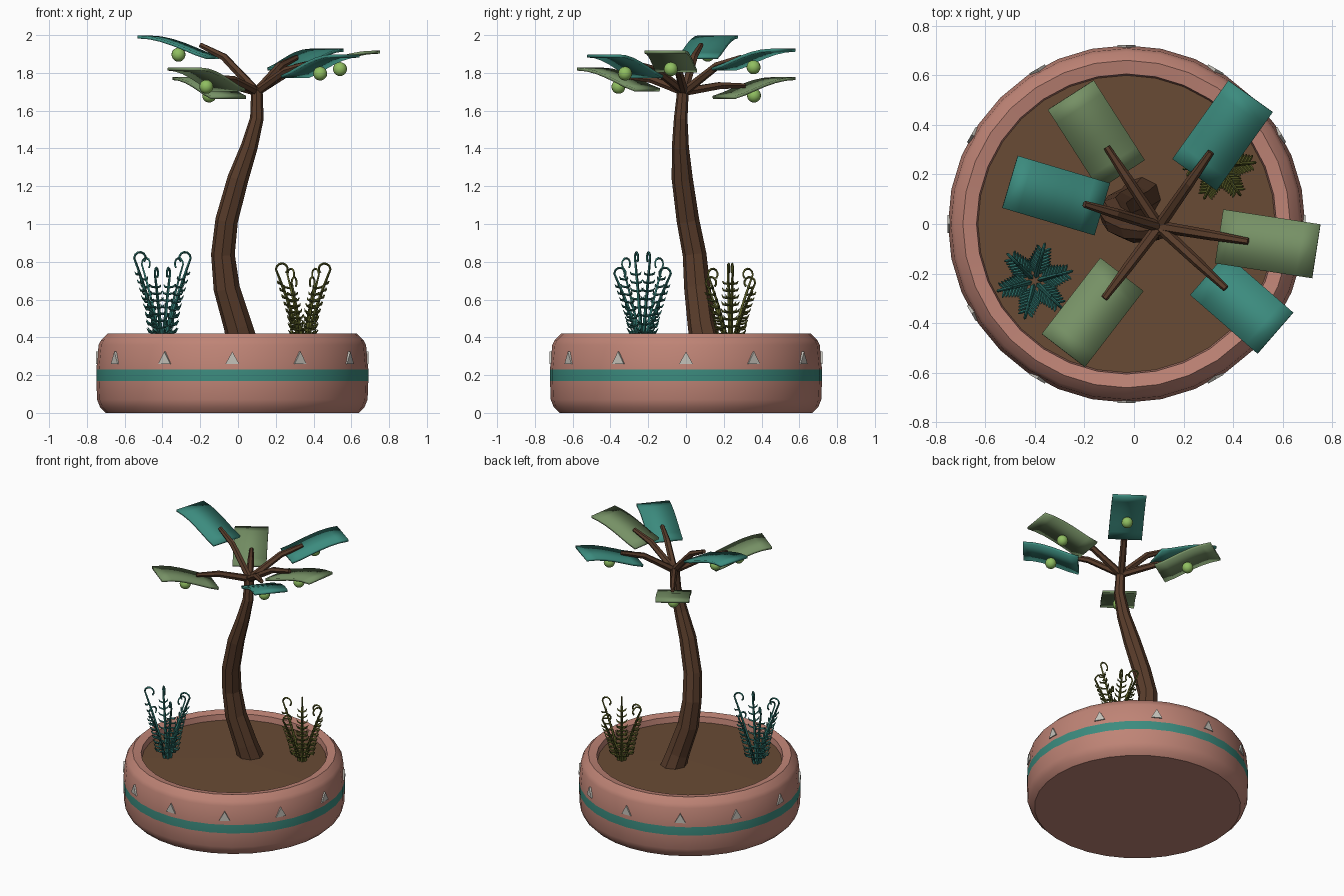
import bpy, bmesh, math
from mathutils import Vector

if "Cube" in bpy.data.objects:
    bpy.data.objects.remove(bpy.data.objects["Cube"])


def material(name, r, g, b):
    m = bpy.data.materials.new(name)
    m.use_nodes = True
    m.diffuse_color = (r, g, b, 1)
    m.node_tree.nodes["Principled BSDF"].inputs["Base Color"].default_value = (r, g, b, 1)
    return m


CLAY = material("terracotta", .52, .23, .18)
TEAL = material("teal", .045, .26, .21)
SAGE = material("sage_green", .18, .28, .13)
SOIL = material("soil_brown", .14, .07, .035)
BARK = material("bark_brown", .10, .046, .024)
FRUIT = material("lime_fruit", .28, .52, .12)
STONE = material("pale_stone", .56, .54, .49)
FERN_TEAL = material("deep_teal", .025, .16, .14)
FERN_OLIVE = material("olive", .10, .11, .02)


def finish(name, bm, *mats):
    bmesh.ops.recalc_face_normals(bm, faces=bm.faces)
    me = bpy.data.meshes.new(name)
    bm.to_mesh(me)
    bm.free()
    ob = bpy.data.objects.new(name, me)
    bpy.context.collection.objects.link(ob)
    for m in mats:
        me.materials.append(m)
    return ob


def select(ob):
    bpy.ops.object.select_all(action='DESELECT')
    ob.select_set(True)
    bpy.context.view_layer.objects.active = ob


def smooth(ob, angle):
    select(ob)
    bpy.ops.object.shade_smooth_by_angle(angle=math.radians(angle))


def tubes(name, paths, mat, res):
    """Tapered tubes; each path is a list of (point, radius)."""
    cu = bpy.data.curves.new(name, 'CURVE')
    cu.dimensions = '3D'
    cu.bevel_depth = 1
    cu.bevel_resolution = res
    cu.use_fill_caps = True
    for path in paths:
        s = cu.splines.new('POLY')
        s.points.add(len(path) - 1)
        s.use_smooth = False
        for p, (co, r) in zip(s.points, path):
            p.co = (*co, 1)
            p.radius = r
    cu.materials.append(mat)
    ob = bpy.data.objects.new(name, cu)
    bpy.context.collection.objects.link(ob)
    select(ob)
    bpy.ops.object.convert(target='MESH')


POT_X = -.03


def lathe(name, profile, *mats):
    bm = bmesh.new()
    vs = [bm.verts.new((r, 0, z)) for r, z in profile]
    es = [bm.edges.new(pair) for pair in zip(vs, vs[1:])]
    bmesh.ops.spin(bm, geom=vs + es, cent=(0, 0, 0), axis=(0, 0, 1),
                   angle=math.tau, steps=32, use_duplicate=False)
    bmesh.ops.remove_doubles(bm, verts=bm.verts, dist=.0005)
    ob = finish(name, bm, *mats)
    ob.location.x = POT_X
    return ob


# Round pot with a painted band, and its soil
pot = lathe("pot", [(0, 0), (.67, 0), (.70, .03), (.716, .07), (.72, .17), (.72, .23),
                    (.708, .36), (.695, .385), (.66, .42), (.605, .41), (.595, .34)], CLAY, TEAL)
for f in pot.data.polygons:
    z = f.center.z
    f.material_index = int(.17 < z < .23 and abs(f.normal.z) < .5)
smooth(pot, 28)
lathe("soil", [(0, .375), (.60, .37)], SOIL)

# Triangular studs around the pot
bm = bmesh.new()
for i in range(12):
    a = i * math.tau / 12
    out, side = Vector((math.cos(a), math.sin(a), 0)), Vector((-math.sin(a), math.cos(a), 0))
    rings = []
    for r in (.69, .722):
        rings.append([bm.verts.new(out * r + side * s + Vector((POT_X, 0, z)))
                      for s, z in ((-.036, .26), (.036, .26), (0, .325))])
    inner, outer = rings
    bm.faces.new(outer)
    bm.faces.new(inner[::-1])
    for k in range(3):
        n = (k + 1) % 3
        bm.faces.new((inner[k], inner[n], outer[n], outer[k]))
finish("pot_studs", bm, STONE)

# Bent trunk
tubes("trunk", [[((.03, .11, .34), .085), ((.0, .085, .46), .076), ((-.06, .06, .66), .07),
                 ((-.08, .045, .84), .063), ((-.06, .01, 1.02), .06), ((0, -.02, 1.24), .056),
                 ((.06, -.03, 1.41), .045), ((.10, -.028, 1.56), .036),
                 ((.10, -.015, 1.72), .03)]], BARK, 2)

# Crown: each row is leaf start, leaf end, inner and outer height, branch tip, colour
CROWN = [
    ((.245, .2), (.47, .515), 1.82, 1.92, (.31, .29), TEAL),
    ((.345, -.05), (.735, -.11), 1.81, 1.91, (.46, -.07), SAGE),
    ((.30, -.205), (.57, -.44), 1.78, 1.89, (.37, -.26), TEAL),
    ((-.05, -.205), (-.285, -.51), 1.71, 1.82, (-.12, -.30), SAGE),
    ((-.13, .06), (-.50, .17), 1.88, 1.99, (-.20, .08), TEAL),
    ((-.05, .20), (-.255, .52), 1.67, 1.77, (-.11, .31), SAGE),
]


def leaf(name, start, end, z0, z1, mat):
    """Arched rectangular blade that rises, then levels out."""
    a, b = Vector((*start, 0)), Vector((*end, 0))
    side = (b - a).normalized().cross(Vector((0, 0, 1))) * .11
    bm = bmesh.new()
    rows = []
    for i in range(7):
        t = i / 6
        p = a.lerp(b, t)
        p.z = z0 + (z1 - z0) * math.sin(t * math.pi / 2) ** 1.25
        rows.append([bm.verts.new(p + side), bm.verts.new(p - side)])
    for (p, q), (r, s) in zip(rows, rows[1:]):
        bm.faces.new((p, q, s, r))
    ob = finish(name, bm, mat)
    mod = ob.modifiers.new("thickness", 'SOLIDIFY')
    mod.thickness = .016
    mod.offset = 0
    smooth(ob, 30)


branches = []
fork = Vector((.10, -.01, 1.70))
for i, (start, end, z0, z1, tip, mat) in enumerate(CROWN, 1):
    leaf(f"leaf_{i}", start, end, z0, z1, mat)
    tip = Vector((*tip, z0 + (z1 - z0) * .62))
    mid = fork.lerp(tip, .58)
    mid.z = fork.z + (tip.z - fork.z) * .7 + .01
    branches.append([(fork, .024), (mid, .021), (tip, .014)])
    # Fruit hanging under the middle of the blade
    bm = bmesh.new()
    bmesh.ops.create_uvsphere(bm, u_segments=16, v_segments=10, radius=.037)
    ball = finish(f"fruit_{i}", bm, FRUIT)
    ball.location = ((start[0] + end[0]) / 2, (start[1] + end[1]) / 2, z0 + (z1 - z0) * .65 - .055)
    smooth(ball, 60)
tubes("branches", branches, BARK, 1)


def fern(name, centre, height, reach, turn, mat):
    """Clump of curled fronds carrying paired leaflets."""
    base, up = Vector((*centre, .36)), Vector((0, 0, 1))
    paths = []
    for k in range(6):
        a = turn + k * math.tau / 6
        out = Vector((math.cos(a), math.sin(a), 0))
        side = out.cross(up)
        h = height * (1, .82, .93)[k % 3]

        def stem(t):
            return base + out * (.02 + reach * t ** 1.3) + up * h * t

        path = [(stem(i / 8), .011 - .005 * i / 8) for i in range(9)]
        # Hooked tip, curling back toward the middle
        hub = stem(1) - out * .034
        for i in range(1, 8):
            c = i * math.radians(32)
            r = .034 - .001 * i
            path.append((hub + out * r * math.cos(c) + up * r * math.sin(c), .006))
        paths.append(path)
        for i in range(8):
            t = .14 + i * .095
            length = .085 * (1 - .55 * t)
            for s in (-1, 1):
                p = stem(t)
                q = p + (side * s * .72 + out * .5 + up * .15) * length * .7
                paths.append([(p, .006), (q, .006),
                              (q + (side * s * .4 + out * .3 + up * .7) * length * .35, .002)])
    tubes(name, paths, mat, 0)


fern("teal_fern", (-.40, -.23), .46, .135, math.radians(15), FERN_TEAL)
fern("olive_fern", (.345, .235), .40, .125, math.radians(5), FERN_OLIVE)
